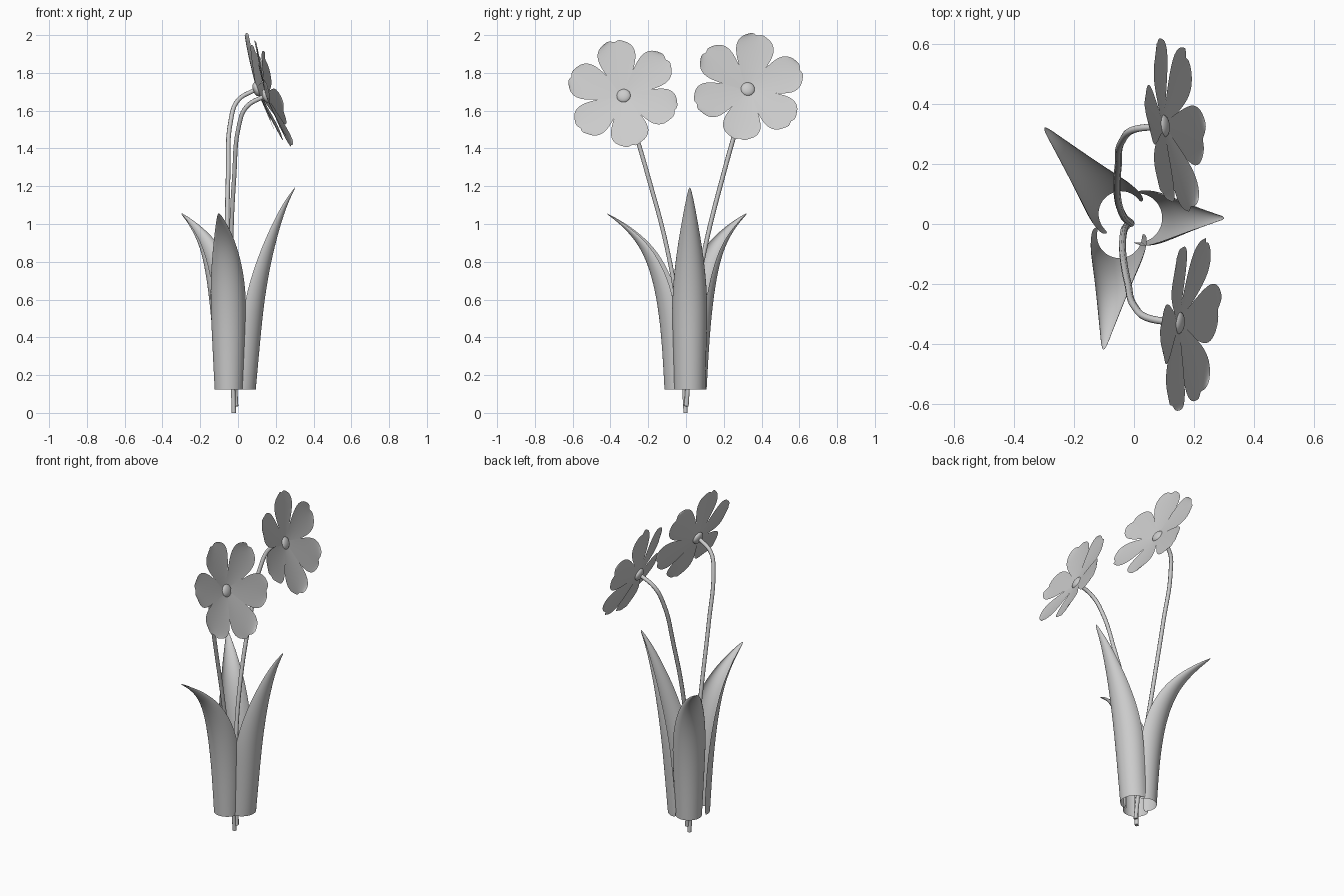
import bpy, bmesh, math
from mathutils import Vector, Matrix

if "Cube" in bpy.data.objects:
    bpy.data.objects.remove(bpy.data.objects["Cube"])


def mesh_object(name, bm, subsurf=0):
    me = bpy.data.meshes.new(name)
    bm.to_mesh(me)
    bm.free()
    for p in me.polygons:
        p.use_smooth = True
    ob = bpy.data.objects.new(name, me)
    bpy.context.collection.objects.link(ob)
    if subsurf:
        mod = ob.modifiers.new("smooth", 'SUBSURF')
        mod.levels = mod.render_levels = subsurf
    return ob


def skin_rows(bm, rows):
    rows = [[bm.verts.new(p) for p in row] for row in rows]
    for a, b in zip(rows, rows[1:]):
        for i in range(len(a) - 1):
            if len(b) == 1:
                bm.faces.new((a[i], a[i + 1], b[0]))
            else:
                bm.faces.new((a[i], a[i + 1], b[i + 1], b[i]))


# Leaves: U-shaped channels open towards the middle; rows are (z, outer distance, radius)
TALL = [(.125, .095, .083), (.4, .12, .09), (.6, .14, .096), (.8, .175, .077),
        (.95, .212, .053), (1.08, .252, .03), (1.16, .287, .013), (1.21, .315, 0)]
SHORT = [(.125, .115, .076), (.4, .13, .09), (.6, .155, .096), (.75, .19, .086),
         (.88, .245, .064), (.97, .32, .04), (1.03, .39, .018), (1.07, .45, 0)]


def leaf(name, origin, angle, profile):
    n = 14
    rot = Matrix.Rotation(math.radians(angle), 3, 'Z')
    rows = []
    for k, (z, d, r) in enumerate(profile):
        if r == 0:
            pts = [Vector((d, 0, z))]
        else:
            half = math.radians(104 - 4 * min(k, 3))
            pts = [Vector((d - r + r * math.cos(half * (2 * i / n - 1)),
                           r * math.sin(half * (2 * i / n - 1)), z)) for i in range(n + 1)]
        rows.append([rot @ p + Vector((*origin, 0)) for p in pts])
    bm = bmesh.new()
    skin_rows(bm, rows)
    mesh_object(name, bm, 2)


leaf("leaf_right", (0, .02), 0, TALL)
leaf("leaf_back", (-.017, .005), 131.7, SHORT)
leaf("leaf_front", (-.043, 0), 262, SHORT)


# Stems: round tubes bending over at the top
def stem(name, pts):
    cu = bpy.data.curves.new(name, 'CURVE')
    cu.dimensions = '3D'
    cu.bevel_depth = .012
    cu.bevel_resolution = 2
    cu.use_fill_caps = True
    cu.resolution_u = 6
    sp = cu.splines.new('BEZIER')
    sp.bezier_points.add(len(pts) - 1)
    for b, p in zip(sp.bezier_points, pts):
        b.co = p
        b.handle_left_type = b.handle_right_type = 'AUTO'
    bpy.context.collection.objects.link(bpy.data.objects.new(name, cu))


stem("stem_back", [(-.01, .002, .035), (-.04, .035, .5), (-.056, .1, .87), (-.052, .2, 1.27),
                   (-.038, .28, 1.55), (0, .315, 1.655), (.095, .326, 1.713)])
stem("stem_front", [(-.022, -.002, 0), (-.035, -.03, .45), (-.037, -.1, .87), (-.02, -.2, 1.25),
                    (.005, -.28, 1.52), (.045, -.313, 1.62), (.145, -.33, 1.68)])

# Petal outline: (distance from centre, half width)
PETAL = [(.0, .012), (.05, .035), (.1, .06), (.15, .084), (.19, .098), (.225, .102),
         (.255, .093), (.277, .073), (.29, .048)]


def flower(name, centre, side):
    nrm = Vector((.94, .09 * side, .315)).normalized()
    e1 = Vector((-nrm.y, nrm.x, 0)).normalized()
    e2 = nrm.cross(e1)
    frame = Matrix((e1, e2, nrm)).transposed().to_4x4()
    frame.translation = centre
    bm = bmesh.new()
    for k in range(6):
        a = math.radians(19 + 60 * k)
        rot = Matrix.Rotation(a if side > 0 else math.pi - a, 3, 'Z')
        rows = []
        for r, w in PETAL:
            row = []
            for i in range(9):
                v = i / 4 - 1
                x = r + (.010 * abs(math.sin(v * math.pi)) * (r / .29) ** 8)
                lift = .13 * x + .006 * v * r / .29 + .008 * v * v * r / .29
                row.append(frame @ (rot @ Vector((x, w * v, lift))))
            rows.append(row)
        skin_rows(bm, rows)
    mesh_object(name + "_petals", bm, 1)
    # Flattened round centre
    bm = bmesh.new()
    bmesh.ops.create_uvsphere(bm, u_segments=20, v_segments=12, radius=.038,
                              matrix=frame @ Matrix.Diagonal((1, 1, .5, 1)))
    mesh_object(name + "_centre", bm)


flower("flower_back", Vector((.098, .327, 1.713)), 1)
flower("flower_front", Vector((.148, -.33, 1.678)), -1)
